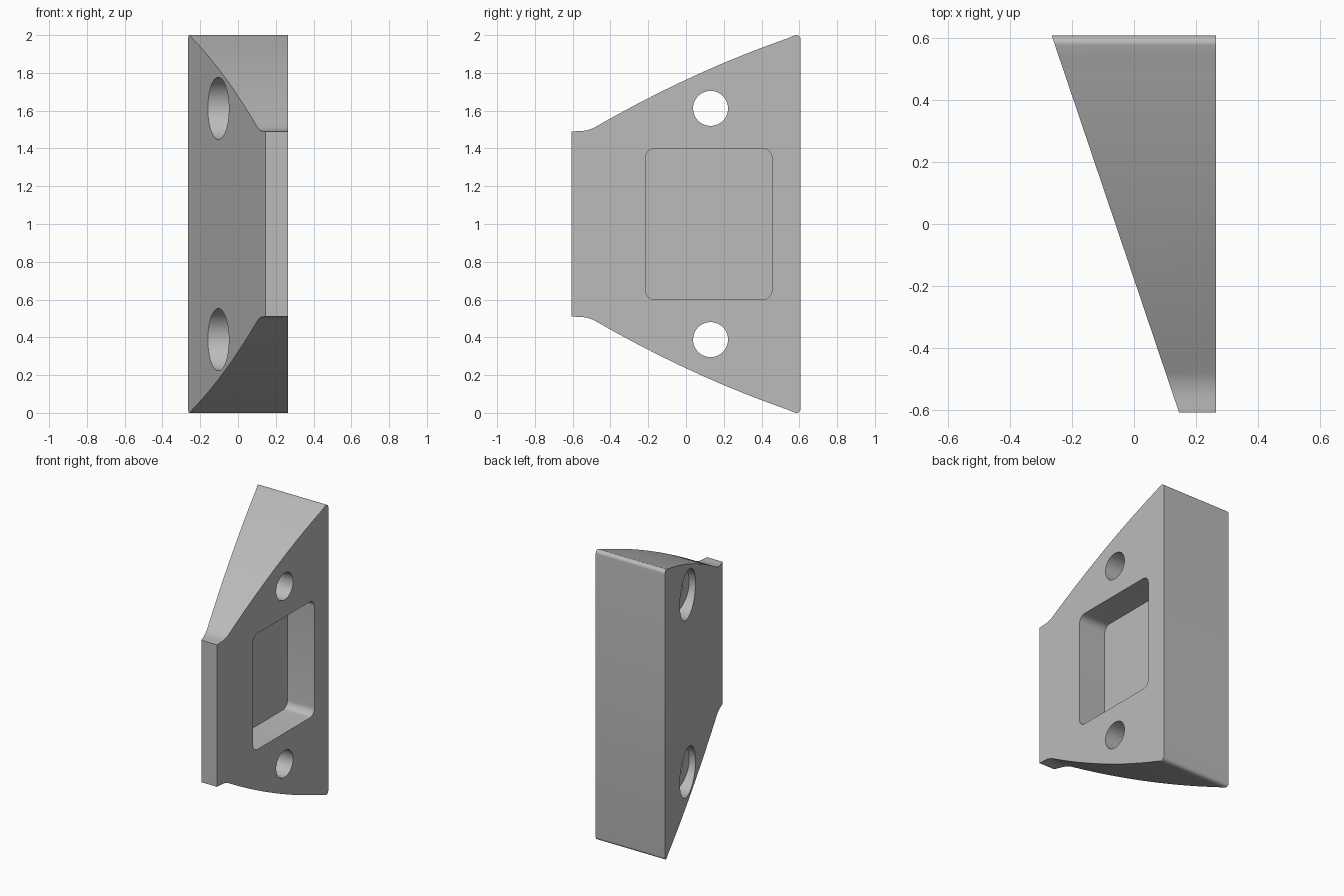
import bpy, bmesh, math

cube = bpy.data.objects.get("Cube")
if cube:
    bpy.data.objects.remove(cube, do_unlink=True)

grey = bpy.data.materials.new("plain grey")
grey.use_nodes = True
colour = (0.5, 0.5, 0.5, 1)
grey.diffuse_color = colour
grey.node_tree.nodes["Principled BSDF"].inputs["Base Color"].default_value = colour

FLAT = 0.265   # x of the flat mounting face


def slant(y):
    """x of the angled face at depth y."""
    return 0.145 - (y + 0.607) * 0.41 / 1.214


def prism(name, outline, low, high):
    """Extrude a (y, z) outline along x between two functions of y."""
    bm = bmesh.new()
    a = [bm.verts.new((low(y), y, z)) for y, z in outline]
    b = [bm.verts.new((high(y), y, z)) for y, z in outline]
    bm.faces.new(a)
    bm.faces.new(b)
    n = len(a)
    for i in range(n):
        j = (i + 1) % n
        bm.faces.new((a[i], a[j], b[j], b[i]))
    bmesh.ops.recalc_face_normals(bm, faces=bm.faces)
    mesh = bpy.data.meshes.new(name)
    bm.to_mesh(mesh)
    bm.free()
    mesh.materials.append(grey)
    obj = bpy.data.objects.new(name, mesh)
    bpy.context.collection.objects.link(obj)
    return obj


def arc(cy, cz, r, start, end, steps):
    angles = [math.radians(start + (end - start) * i / steps) for i in range(steps + 1)]
    return [(cy + r * math.cos(t), cz + r * math.sin(t)) for t in angles]


def cut(target, cutter):
    cutter.hide_render = True
    mod = target.modifiers.new(cutter.name, 'BOOLEAN')
    mod.operation = 'DIFFERENCE'
    mod.solver = 'EXACT'
    mod.object = cutter
    bpy.context.view_layer.objects.active = target
    bpy.ops.object.modifier_apply(modifier=mod.name)
    bpy.data.objects.remove(cutter, do_unlink=True)


# Upper edge: short lip, concave fillet, bowed slope, rounded back corner
upper = [(-0.607, 1.49)] + arc(-0.565, 1.672, 0.18, 270, 299, 8)
y0, z0 = upper[-1]
y1, z1 = 0.577, 1.996
for i in range(1, 24):
    t = i / 24
    upper.append((y0 + (y1 - y0) * t, z0 + (z1 - z0) * t + 0.125 * t * (1 - t)))
upper += arc(0.584, 1.977, 0.023, 107, 0, 8)
outline = upper + [(y, 2 - z) for y, z in reversed(upper)]
body = prism("wedge_block", outline, slant, lambda y: FLAT)

# Rounded rectangular pocket in the flat face
r = 0.05
pocket = []
for cy, cz, start in ((0.405, 1.35, 0), (-0.165, 1.35, 90),
                      (-0.165, 0.65, 180), (0.405, 0.65, 270)):
    pocket += arc(cy, cz, r, start, start + 90, 8)
cut(body, prism("pocket_cutter", pocket, lambda y: 0.06, lambda y: FLAT + 0.1))

# Bolt holes with wide counterbores opening on the angled face
for z in (0.388, 1.612):
    bolt = arc(0.13, z, 0.0925, 0, 360, 64)[:-1]
    bore = arc(0.13, z, 0.165, 0, 360, 64)[:-1]
    cut(body, prism("bolt_cutter", bolt, lambda y: -0.5, lambda y: 0.5))
    cut(body, prism("counterbore_cutter", bore, lambda y: -0.5, lambda y: 0.0))

# Smooth the curves and keep the edges crisp
bpy.ops.object.select_all(action='DESELECT')
body.select_set(True)
bpy.context.view_layer.objects.active = body
bpy.ops.object.shade_smooth_by_angle(angle=math.radians(30))
